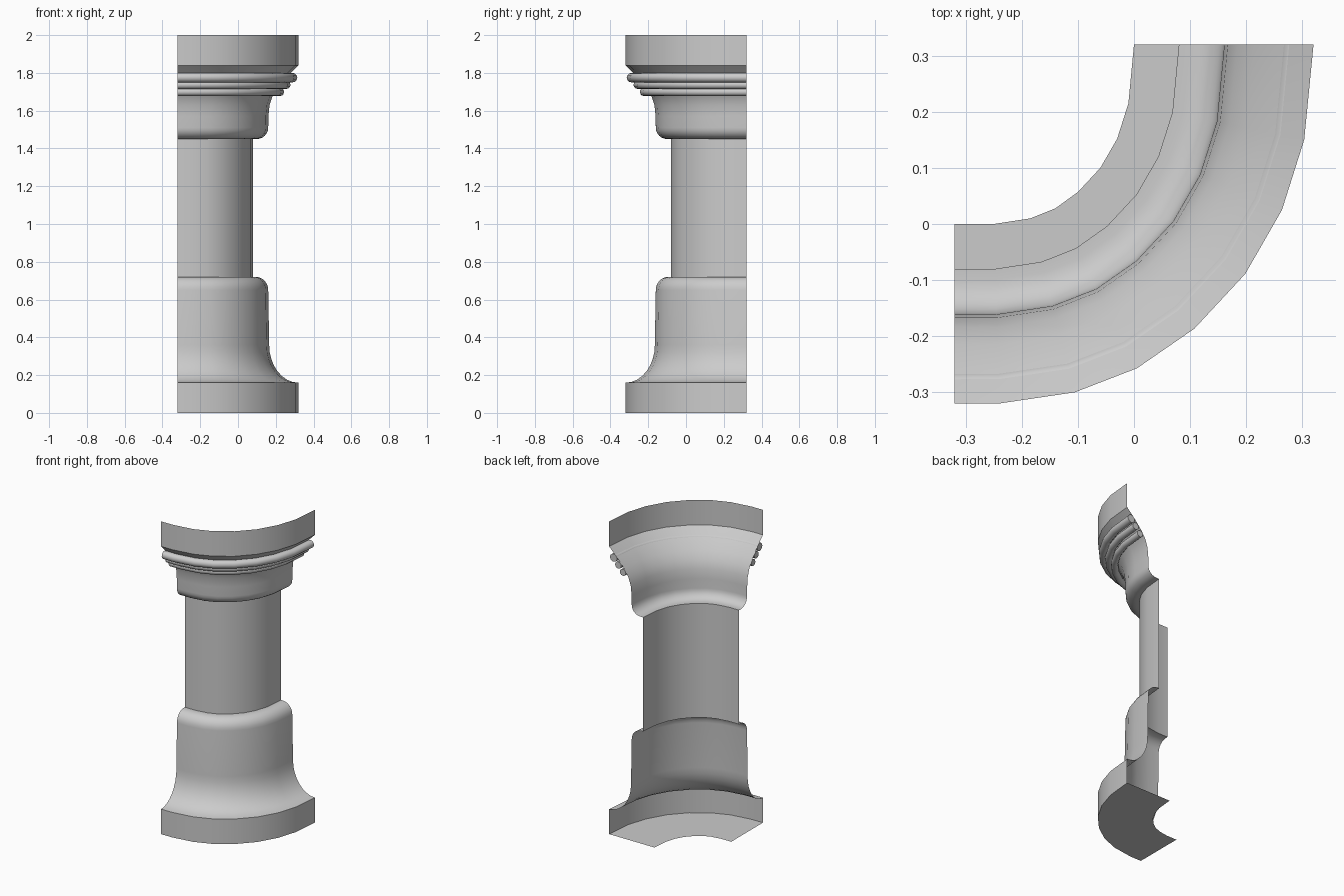
import bpy
import bmesh
from math import sin, cos, radians, pi

default = bpy.data.objects.get("Cube")
if default:
    bpy.data.objects.remove(default, do_unlink=True)

stone = bpy.data.materials.new("grey_stone")
stone.use_nodes = True
stone.diffuse_color = (0.6, 0.6, 0.6, 1)
stone.node_tree.nodes["Principled BSDF"].inputs["Base Color"].default_value = (0.6, 0.6, 0.6, 1)

# Inner line of the quarter bend: x, y and the turn of its outward normal
BEND = [(-.32, 0, 0), (-.25, 0, 1.8), (-.185, .01, 14.4),
        (-.14, .028, 27), (-.1, .057, 40.5), (-.06, .1, 53.8),
        (-.03, .152, 66.6), (-.01, .215, 78.3), (0, .32, 90)]


def arc(cx, cz, rx, rz, start, end, steps=6):
    """Elliptical arc in the (outward, up) plane."""
    angles = [radians(start + (end - start) * i / steps) for i in range(steps + 1)]
    return [(cx + rx * cos(a), cz + rz * sin(a)) for a in angles]


def sweep(name, profile, closed=False):
    """Sweep an (outward, up) profile around the bend."""
    bm = bmesh.new()
    rows = []
    for x, y, turn in BEND:
        a = radians(turn)
        rows.append([bm.verts.new((x + d * sin(a), y - d * cos(a), z))
                     for d, z in profile])
    count = len(profile)
    for r0, r1 in zip(rows, rows[1:]):
        for i in range(count if closed else count - 1):
            j = (i + 1) % count
            bm.faces.new((r0[i], r1[i], r1[j], r0[j]))
    if closed:
        bm.faces.new(rows[0])
        bm.faces.new(rows[-1][::-1])
        bmesh.ops.recalc_face_normals(bm, faces=bm.faces[:])
    mesh = bpy.data.meshes.new(name)
    bm.to_mesh(mesh)
    bm.free()
    mesh.materials.append(stone)
    obj = bpy.data.objects.new(name, mesh)
    bpy.context.collection.objects.link(obj)
    bpy.ops.object.select_all(action='DESELECT')
    obj.select_set(True)
    bpy.context.view_layer.objects.active = obj
    bpy.ops.object.shade_smooth_by_angle(angle=radians(35))
    return obj


# Plinth: floor and upright band
sweep("plinth", [(0, 0), (.32, 0), (.32, .16)])

# Pedestal: cove rising from the plinth, then a rounded shoulder
cove = arc(.32, .36, .155, .2, 270, 180, 8)
shoulder = arc(.095, .65, .065, .07, 0, 90)
sweep("pedestal", cove + shoulder + [(.08, .72)])

# Plain shaft
sweep("shaft", [(.08, .72), (.08, 1.45)])

# Capital: rounded cup, flare and top band
cup = [(.08, 1.45)] + arc(.1, 1.51, .06, .06, 270, 360)
flare = [(.161, 1.57), (.167, 1.63), (.184, 1.68), (.215, 1.728), (.26, 1.78), (.32, 1.84)]
sweep("capital", cup + flare)
sweep("top_band", [(.32, 1.84), (.32, 2)])

# Three stepped round mouldings under the flare
for i, radius in enumerate((.025, .022, .021)):
    ring = arc(.289 - .033 * i, 1.775 - .038 * i, radius, radius, 0, 360, 12)[:-1]
    sweep("round_moulding_" + str(i + 1), ring, closed=True)
